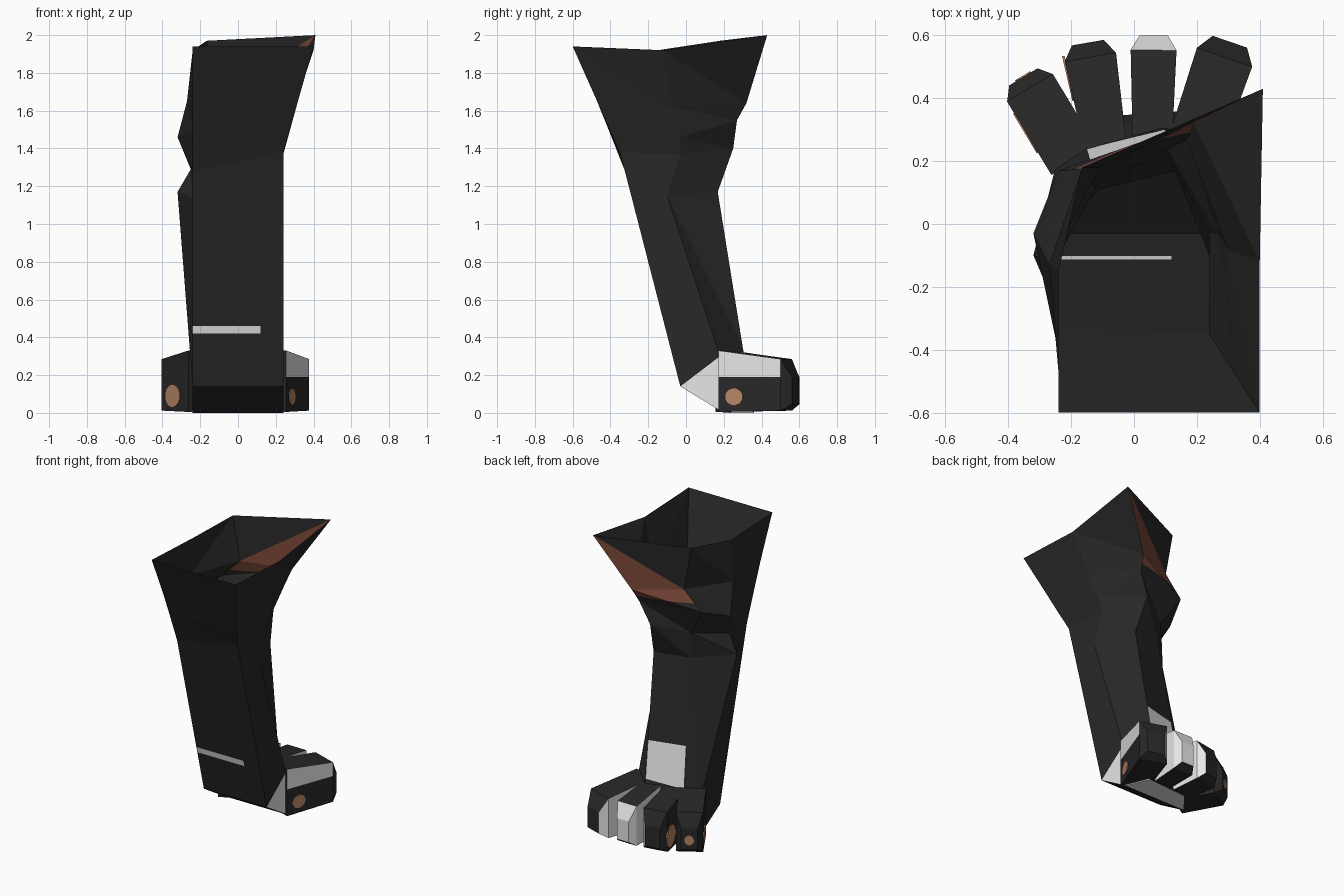
import bpy, bmesh, math
from mathutils import Vector, Matrix

if "Cube" in bpy.data.objects:
    bpy.data.objects.remove(bpy.data.objects["Cube"])


def material(name, rgb):
    m = bpy.data.materials.new(name)
    m.diffuse_color = (*rgb, 1)
    m.use_nodes = True
    m.node_tree.nodes["Principled BSDF"].inputs["Base Color"].default_value = m.diffuse_color
    return m


DARK, WHITE, TAN, RUST = range(4)
MATS = [material("charcoal", (0.021, 0.021, 0.021)),
        material("off white", (0.80, 0.80, 0.80)),
        material("tan", (0.48, 0.24, 0.13)),
        material("rust brown", (0.20, 0.065, 0.04))]


def finish(bm, name):
    mesh = bpy.data.meshes.new(name)
    bm.to_mesh(mesh)
    bm.free()
    for m in MATS:
        mesh.materials.append(m)
    ob = bpy.data.objects.new(name, mesh)
    bpy.context.collection.objects.link(ob)
    return ob


def cut(bm, co, no, test=lambda f: True):
    """Slice the chosen faces along a plane."""
    bm.normal_update()
    faces = [f for f in bm.faces if test(f)]
    geom = set(faces)
    for f in faces:
        geom.update(f.edges)
        geom.update(f.verts)
    bmesh.ops.bisect_plane(bm, geom=list(geom), plane_co=co, plane_no=no, dist=1e-5)
    bm.normal_update()


def hull(points):
    bm = bmesh.new()
    for p in points:
        bm.verts.new(p)
    bmesh.ops.convex_hull(bm, input=bm.verts[:])
    bmesh.ops.dissolve_limit(bm, angle_limit=0.01, verts=bm.verts[:], edges=bm.edges[:])
    bmesh.ops.recalc_face_normals(bm, faces=bm.faces[:])
    return bm


# Leg: open six-sided sleeve; ring order is back left, back right, right,
# toe-side right, toe-side left, left
RINGS = [
    [(-.24, -.03, .14), (.24, -.03, .14), (.24, .18, .30), (.10, .30, .35), (-.15, .24, .32), (-.25, .18, .30)],
    [(-.24, -.287, 1.14), (.24, -.29, 1.15), (.24, -.10, 1.15), (.13, .168, 1.17), (-.11, .11, 1.17), (-.32, -.10, 1.17)],
    [(-.24, -.323, 1.28), (.24, -.35, 1.38), (.24, -.03, 1.37), (.10, .25, 1.40), (-.12, .12, 1.35), (-.25, -.12, 1.29)],
    [(-.24, -.41, 1.50), (.275, -.405, 1.50), (.265, -.03, 1.46), (.17, .27, 1.55), (-.24, .17, 1.54), (-.32, -.03, 1.46)],
    [(-.24, -.475, 1.66), (.32, -.475, 1.66), (.30, -.08, 1.62), (.19, .32, 1.64), (-.11, .18, 1.67), (-.27, -.13, 1.65)],
    [(-.24, -.60, 1.94), (.40, -.60, 1.94), (.40, -.12, 1.92), (.41, .43, 2.0), (-.165, .18, 1.97), (-.24, -.15, 1.92)],
]
bm = bmesh.new()
rows = [[bm.verts.new(p) for p in r] for r in RINGS]
for i in range(5):
    a, b = rows[i], rows[i + 1]
    for j in range(6):
        k = (j + 1) % 6
        f = bm.faces.new((a[j], a[k], b[j]))
        g = bm.faces.new((a[k], b[k], b[j]))
        if j == 3:  # rust patch below the rim, white ankle below
            if i == 4:
                f.material_index = RUST
            if i == 3:
                f.material_index = g.material_index = RUST
            if i == 0:
                f.material_index = g.material_index = WHITE
        if i == 0 and j == 0:
            f.material_index = g.material_index = WHITE
cut(bm, (0, 0, 1.59), (0, 0, 1), lambda f: f.material_index == RUST)
white = lambda f: f.material_index == WHITE
back = lambda f: white(f) and f.normal.y < -.5
cut(bm, (0, 0, .60), (0, 0, 1), lambda f: white(f) and f.normal.y > 0)
for z in (.42, .46):
    cut(bm, (0, 0, z), (0, 0, 1), back)
cut(bm, (.12, 0, 0), (1, 0, 0), back)
for f in bm.faces:
    c = f.calc_center_median()
    if f.material_index == RUST and c.z < 1.59:
        f.material_index = DARK
    if f.material_index == WHITE:
        if f.normal.y > 0:
            keep = c.z < .60
        else:
            keep = .42 < c.z < .46 and c.x < .12
        f.material_index = WHITE if keep else DARK
finish(bm, "leg")

# Foot: faceted heel and sole block
bm = hull([(s * .24, y, z) for s in (-1, 1) for y, z in ((-.03, .14), (.18, .30), (.20, 0))]
          + [(.10, .30, .35), (-.15, .24, .32), (.17, .36, 0), (-.13, .34, 0)])
for f in bm.faces:
    if f.normal.z < -.9 or f.normal.x > .9:
        f.material_index = WHITE
finish(bm, "foot")


def toe(name, base, tip, wb, wk, paint, tip_frac=.87, spots=()):
    """Blunt toe: wide knuckle, chamfered narrow tip. paint(side, f, c) -> colour."""
    b, t = Vector((*base, 0)), Vector((*tip, 0))
    d = (t - b).normalized()
    n = Vector((d.y, -d.x, 0))          # right-hand side of the toe
    length = (t - b).length
    pts = []
    for s, w, lo, hi in ((0, wb, .005, .33), (tip_frac, wk, .012, .285),
                         (1, wk * .62, .045, .19)):
        for sg in (-1, 1):
            for z in (lo, hi):
                pts.append(b + d * length * s + n * sg * w + Vector((0, 0, z)))
    bm = hull(pts)
    cut(bm, (0, 0, .19), (0, 0, 1), lambda f: abs(f.normal.z) < .3)
    for f in bm.faces:
        f.material_index = paint(f.normal.dot(n), f.normal.dot(d),
                                 f.normal.z, f.calc_center_median())
    finish(bm, name)
    # thin oval spots on a side (sg = -1, 1) or the tip (sg = 0)
    for k, (sg, frac, z, rx, rz) in enumerate(spots):
        if sg:
            w = wb + (wk - wb) * frac / tip_frac
            nor = (n * sg - d * (wk - wb) / (tip_frac * length)).normalized()
            pos = b + d * length * frac + n * sg * w
        else:
            nor, pos = d, t.copy()
        pos.z = z
        side = Vector((0, 0, 1)).cross(nor)
        rot = Matrix((side, Vector((0, 0, 1)), nor)).transposed().to_4x4()
        sp = bmesh.new()
        bmesh.ops.create_cone(sp, cap_ends=True, segments=14, radius1=1, radius2=1, depth=1)
        sp.transform(Matrix.Translation(pos) @ rot @ Matrix.Diagonal((rx, rz, .008, 1)))
        for f in sp.faces:
            f.material_index = TAN
        finish(sp, f"{name}_spot_{k + 1}")


def dark_toe(side, front, up, c):
    return DARK


def second_toe(side, front, up, c):
    if abs(up) > .5:
        return DARK
    if side > .5:
        return WHITE
    return DARK


def third_toe(side, front, up, c):
    return WHITE if up < .75 and up > -.5 else DARK


def outer_toe(side, front, up, c):
    if abs(up) > .5:
        return DARK
    if side < -.5:
        return WHITE
    return WHITE if side > .9 and c.z > .19 else DARK


# Toes, left to right
toe("toe_1", (-.19, .20), (-.352, .468), .085, .085, dark_toe,
    spots=[(-1, .50, .09, .075, .06), (0, 1, .11, .03, .035)])
toe("toe_2", (-.085, .22), (-.147, .577), .065, .083, second_toe,
    spots=[(-1, .72, .10, .075, .075)])
toe("toe_3", (.058, .24), (.063, .60), .062, .073, third_toe)
toe("toe_4", (.175, .20), (.305, .58), .085, .093, outer_toe,
    spots=[(1, .22, .085, .05, .045)])
